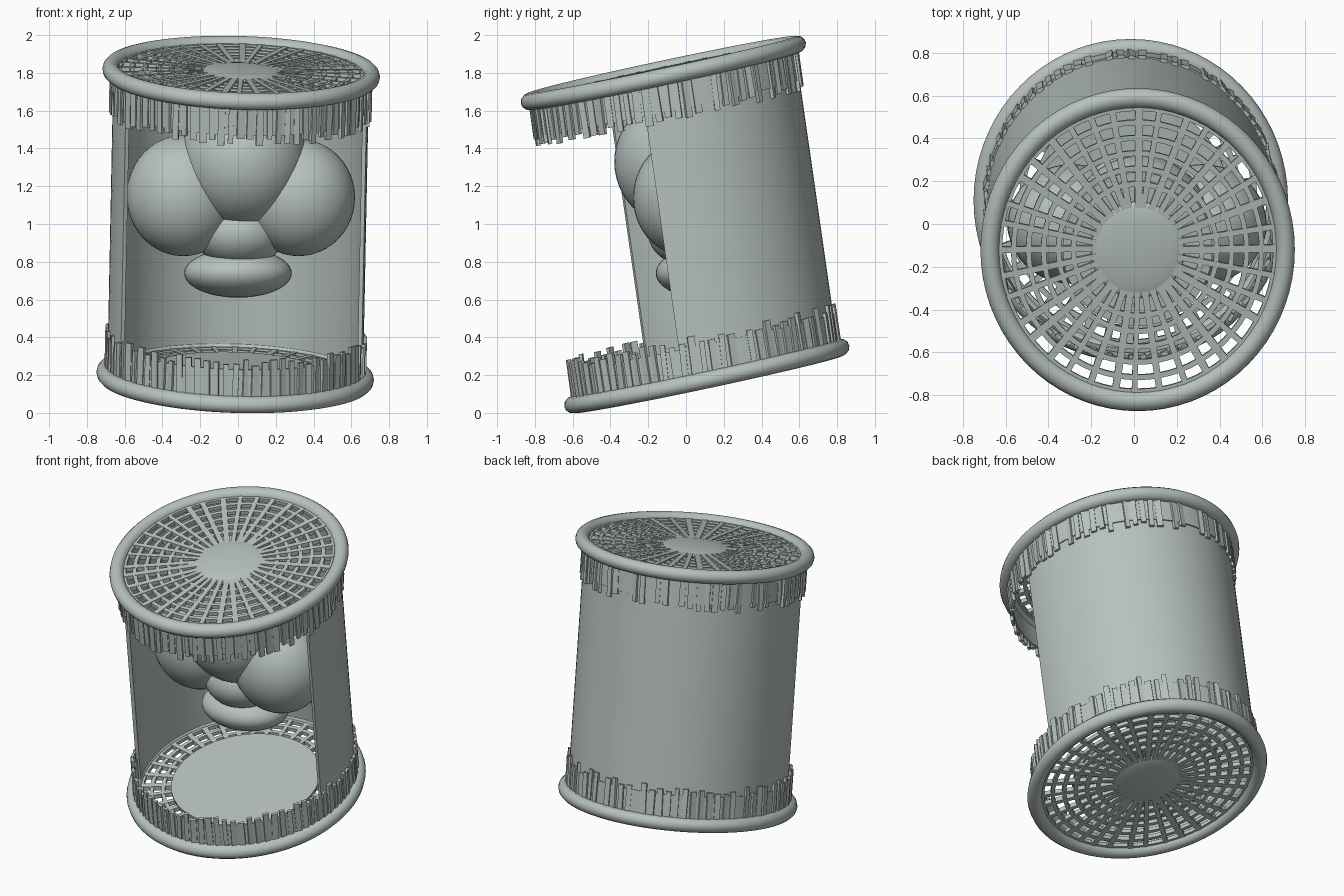
import bpy, bmesh, math, random
from mathutils import Vector, Matrix

if "Cube" in bpy.data.objects:
    bpy.data.objects.remove(bpy.data.objects["Cube"])

random.seed(4)
mat = bpy.data.materials.new("pale grey green")
mat.diffuse_color = (0.47, 0.535, 0.51, 1)
mat.use_nodes = True
mat.node_tree.nodes["Principled BSDF"].inputs["Base Color"].default_value = mat.diffuse_color

# Leaning frame: tilted end discs joined by a slightly sheared axis
base, top = Vector((-0.015, 0.11, 0.195)), Vector((0.017, -0.12, 1.80))
H = (top - base).length
tilt = math.radians(12)
ax = Vector((1, 0, -0.03))
ay = Vector((0, math.cos(tilt), math.sin(tilt))) * 1.05
az = (top - base) / H
LEAN = Matrix.Translation(base) @ Matrix((ax, ay, az)).transposed().to_4x4()


def finish(name, bm, lean=True, angle=40):
    bmesh.ops.recalc_face_normals(bm, faces=bm.faces)
    me = bpy.data.meshes.new(name)
    bm.to_mesh(me)
    bm.free()
    if lean:
        me.transform(LEAN)
    me.materials.append(mat)
    ob = bpy.data.objects.new(name, me)
    bpy.context.collection.objects.link(ob)
    bpy.ops.object.select_all(action='DESELECT')
    ob.select_set(True)
    bpy.context.view_layer.objects.active = ob
    bpy.ops.object.shade_smooth_by_angle(angle=math.radians(angle))
    return ob


def sweep(bm, profile, a0=0.0, a1=2 * math.pi, n=72):
    """Revolve a closed (radius, height) profile from angle a0 to a1."""
    full = abs(a1 - a0 - 2 * math.pi) < 1e-4
    rows = []
    for i in range(n if full else n + 1):
        a = a0 + (a1 - a0) * i / n
        rows.append([bm.verts.new((r * math.cos(a), r * math.sin(a), z)) for r, z in profile])
    m = len(profile)
    for i in range(n):
        p, q = rows[i], rows[(i + 1) % len(rows)]
        for j in range(m):
            k = (j + 1) % m
            bm.faces.new((p[j], q[j], q[k], p[k]))
    if not full:
        bm.faces.new(rows[0])
        bm.faces.new(rows[-1])


def rect(r0, r1, z0, z1):
    return [(r0, z0), (r1, z0), (r1, z1), (r0, z1)]


def block(bm, a, r, z, size, twist=0.0, lean=0.0):
    m = (Matrix.Rotation(a, 4, 'Z') @ Matrix.Translation((r, 0, z))
         @ Matrix.Rotation(twist, 4, 'Z') @ Matrix.Rotation(lean, 4, 'X')
         @ Matrix.Diagonal((*size, 1)))
    bmesh.ops.create_cube(bm, size=1, matrix=m)


def disc(bm, r, z, thick):
    bmesh.ops.create_cone(bm, cap_ends=True, segments=48, radius1=r, radius2=r,
                          depth=thick, matrix=Matrix.Translation((0, 0, z)))


# Curved wall, open at the front
bm = bmesh.new()
sweep(bm, rect(0.655, 0.677, 0.0, H), math.radians(-10), math.radians(206), 60)
finish("curved_wall", bm)

for label, z, s in (("bottom", 0.0, 1), ("top", H, -1)):
    # Rounded rim
    bm = bmesh.new()
    sweep(bm, [(0.69 + 0.045 * math.cos(t * math.pi / 6), z + 0.045 * math.sin(t * math.pi / 6))
               for t in range(12)])
    finish(label + "_rim", bm)

    # Lattice lid: spokes and concentric bars
    bm = bmesh.new()
    for i in range(36):
        a = (i + random.uniform(-0.12, 0.12)) * math.tau / 36
        block(bm, a, 0.43, z, (0.50, random.uniform(0.024, 0.036), 0.028),
              random.uniform(-0.02, 0.02))
    for r in (0.30, 0.37, 0.44, 0.51, 0.58, 0.645):
        sweep(bm, rect(r - 0.012, r + 0.012, z - 0.012, z + 0.012))
    finish(label + "_lattice", bm)

    # Centre cap and backing plate
    bm = bmesh.new()
    bmesh.ops.create_uvsphere(bm, u_segments=40, v_segments=12, radius=1,
                              matrix=Matrix.Translation((0, 0, z)) @ Matrix.Diagonal((0.22, 0.22, 0.03, 1)))
    finish(label + "_centre_cap", bm)
    bm = bmesh.new()
    disc(bm, 0.46 if s > 0 else 0.35, z + s * 0.022, 0.012)
    finish(label + "_backing_plate", bm)

    # Pleated fringe: thin band plus ragged pleats
    depth = 0.215
    bm = bmesh.new()
    zs = sorted((z, z + s * (depth - 0.03)))
    sweep(bm, rect(0.668, 0.684, *zs))
    finish(label + "_fringe_band", bm)
    bm = bmesh.new()
    for i in range(84):
        a = i * math.tau / 84
        if math.sin(a) > -0.3 and random.random() < 0.12:
            continue
        h = depth + random.uniform(-0.015, 0.03)
        block(bm, a, 0.683, z + s * h / 2, (0.018, random.uniform(0.026, 0.04), h),
              random.uniform(-0.3, 0.3), random.uniform(-0.03, 0.03))
    finish(label + "_fringe_pleats", bm, angle=20)

# Cluster of rounded lobes hanging inside
lobes = {
    "centre_lobe": ((0.03, -0.03, 1.33), (0.34, 0.35, 0.35)),
    "left_lobe": ((-0.29, 0.0, 1.15), (0.30, 0.28, 0.32)),
    "right_lobe": ((0.32, 0.0, 1.14), (0.30, 0.28, 0.31)),
    "joining_lobe": ((0.01, 0.04, 0.95), (0.24, 0.24, 0.18)),
    "lower_lobe": ((0.0, 0.08, 0.74), (0.285, 0.24, 0.13)),
}
for name, (loc, size) in lobes.items():
    bm = bmesh.new()
    bmesh.ops.create_uvsphere(bm, u_segments=40, v_segments=24, radius=1,
                              matrix=Matrix.Translation(loc) @ Matrix.Diagonal((*size, 1)))
    finish(name, bm, lean=False)
